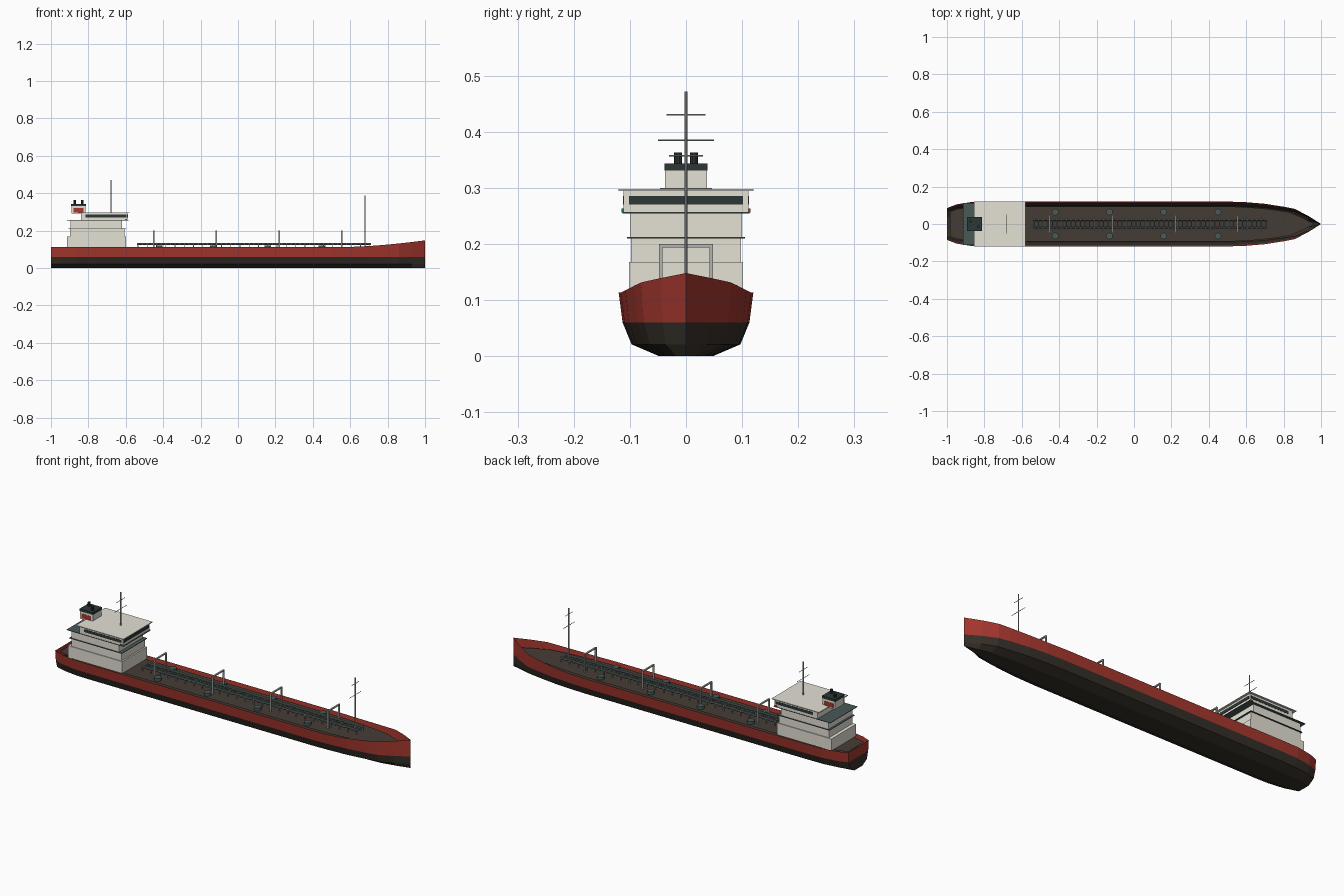
import bpy, bmesh
from mathutils import Vector

cube = bpy.data.objects.get("Cube")
if cube:
    bpy.data.objects.remove(cube, do_unlink=True)


def material(name, r, g, b):
    m = bpy.data.materials.new(name)
    m.use_nodes = True
    m.diffuse_color = (r, g, b, 1)
    node = next(n for n in m.node_tree.nodes if n.type == 'BSDF_PRINCIPLED')
    node.inputs["Base Color"].default_value = (r, g, b, 1)
    node.inputs["Roughness"].default_value = 0.8
    return m


RED = material("hull red", 0.38, 0.038, 0.027)
BOTTOM = material("bottom brown", 0.037, 0.029, 0.022)
DECK = material("deck brown", 0.06, 0.045, 0.036)
WHITE = material("house white", 0.78, 0.75, 0.66)
GLASS = material("dark slate", 0.025, 0.038, 0.037)
SLATE = material("slate green", 0.065, 0.1, 0.095)
PIPE = material("pipe grey green", 0.12, 0.175, 0.165)
STEEL = material("steel grey", 0.46, 0.46, 0.43)
GREEN = material("signal green", 0.02, 0.2, 0.05)
DECK_Z = 0.106


def finish(name, bm, *mats):
    mesh = bpy.data.meshes.new(name)
    bm.to_mesh(mesh)
    bm.free()
    for m in mats:
        mesh.materials.append(m)
    ob = bpy.data.objects.new(name, mesh)
    bpy.context.collection.objects.link(ob)
    return ob


def box(name, mat, x, y, z):
    """Box from the (low, high) span on each axis."""
    bm = bmesh.new()
    bmesh.ops.create_cube(bm, size=1)
    for v in bm.verts:
        v.co = Vector([(s[0] + s[1]) / 2 + c * (s[1] - s[0])
                       for s, c in zip((x, y, z), v.co)])
    return finish(name, bm, mat)


def rod(name, mat, a, b, radius, sides=8):
    """Cylinder between two points."""
    a, b = Vector(a), Vector(b)
    bm = bmesh.new()
    bmesh.ops.create_cone(bm, cap_ends=True, segments=sides, radius1=radius,
                          radius2=radius, depth=(b - a).length)
    turn = (b - a).to_track_quat('Z', 'Y').to_matrix()
    for v in bm.verts:
        v.co = turn @ v.co + (a + b) / 2
    return finish(name, bm, mat)


# Hull shell: one half section, scaled along the plan outline
STATIONS = [(-1, 0.71), (-0.95, 0.87), (-0.87, 0.98), (-0.78, 1), (0.5, 1), (0.6, 0.97),
            (0.7, 0.9), (0.8, 0.77), (0.86, 0.67), (0.93, 0.37), (1, 0)]
SECTION = [(0.12, 0.113), (0.113, 0.06), (0.097, 0.021), (0.048, 0)]


def sheer(x):
    return 0.035 * max(0, (x - 0.6) / 0.4) ** 1.5


bm = bmesh.new()
rings = []
for x, w in STATIONS:
    half = [(y * w, z + (sheer(x) if i == 0 else 0)) for i, (y, z) in enumerate(SECTION)]
    points = half + [(-y, z) for y, z in reversed(half)]
    rings.append([bm.verts.new((x, y, z)) for y, z in points])
for r, s in zip(rings, rings[1:]):
    for i in range(len(r) - 1):
        bm.faces.new((r[i], r[i + 1], s[i + 1], s[i]))
stern = rings[0]
for i in range(len(SECTION) - 1):
    bm.faces.new((stern[i], stern[-1 - i], stern[-2 - i], stern[i + 1]))
bmesh.ops.remove_doubles(bm, verts=bm.verts, dist=0.0001)
bmesh.ops.recalc_face_normals(bm, faces=bm.faces)
lowest = min(bm.faces, key=lambda f: f.calc_center_median().z)
if lowest.normal.z > 0:
    bmesh.ops.reverse_faces(bm, faces=bm.faces)
for f in bm.faces:
    f.material_index = int(f.calc_center_median().z < 0.06)
finish("hull", bm, RED, BOTTOM)

# Deck plate set inside the bulwark
bm = bmesh.new()
pairs = [[bm.verts.new((x * (0.985 if x < 0 else 0.965), side * w * 0.094, DECK_Z))
          for side in (-1, 1)] for x, w in STATIONS]
for (a, b), (c, d) in zip(pairs, pairs[1:]):
    bm.faces.new((a, c, d, b))
bmesh.ops.remove_doubles(bm, verts=bm.verts, dist=0.0001)
finish("deck", bm, DECK)

# Deckhouse tiers and their walkways
box("house_lower", WHITE, (-0.915, -0.6), (-0.102, 0.102), (DECK_Z, 0.168))
box("house_middle", WHITE, (-0.897, -0.608), (-0.098, 0.098), (0.168, 0.21))
box("walkway_lower", SLATE, (-0.905, -0.6), (-0.105, 0.105), (0.21, 0.2125))
box("house_upper", WHITE, (-0.895, -0.62), (-0.1, 0.1), (0.2125, 0.254))
box("walkway_upper", SLATE, (-0.915, -0.585), (-0.113, 0.113), (0.254, 0.2565))
box("bridge", WHITE, (-0.84, -0.59), (-0.111, 0.111), (0.2565, 0.294))
box("bridge_roof", WHITE, (-0.855, -0.58), (-0.12, 0.12), (0.294, 0.298))

# Bridge windows and side lights
box("front_window", GLASS, (-0.591, -0.588), (-0.102, 0.102), (0.27, 0.285))
for side, label, colour in ((1, "left", RED), (-1, "right", GREEN)):
    box(label + "_window", GLASS, (-0.815, -0.597),
        sorted((side * 0.11, side * 0.112)), (0.27, 0.285))
    box(label + "_side_light", colour, (-0.605, -0.593),
        sorted((side * 0.11, side * 0.115)), (0.256, 0.263))

# Funnel with coloured panels, cap and exhausts
box("funnel", WHITE, (-0.89, -0.816), (-0.037, 0.037), (0.291, 0.331))
box("funnel_cap", GLASS, (-0.892, -0.814), (-0.038, 0.038), (0.331, 0.343))
for side in (-1, 1):
    box("funnel_panel", RED, (-0.88, -0.827),
        sorted((side * 0.036, side * 0.0376)), (0.297, 0.32))
    rod("exhaust", GLASS, (-0.853 - side * 0.02, side * 0.014, 0.34),
        (-0.853 - side * 0.02, side * 0.014, 0.363), 0.007, 10)

# Masts with cross bars
for name, x, low, top, bars in (
        ("aft_mast", -0.68, 0.296, 0.472, ((0.43, 0.035), (0.385, 0.05))),
        ("fore_mast", 0.68, DECK_Z, 0.388, ((0.357, 0.03), (0.298, 0.046)))):
    rod(name, STEEL, (x, 0, low), (x, 0, top), 0.0027)
    for z, y in bars:
        rod(name + "_bar", STEEL, (x, -y, z), (x, y, z), 0.0014, 6)

# Cargo pipes joined by rungs on short posts
for y in (-0.022, 0.022):
    rod("cargo_pipe", PIPE, (-0.54, y, 0.129), (0.71, y, 0.129), 0.006)
for i in range(51):
    x = -0.535 + i * 0.0248
    box("pipe_rung", PIPE, (x - 0.003, x + 0.003), (-0.029, 0.029), (0.122, 0.129))
    if i % 2 == 0:
        for y in (-0.026, 0.026):
            box("pipe_post", STEEL, (x - 0.002, x + 0.002), (y - 0.002, y + 0.002),
                (DECK_Z, 0.122))

# Gantries across the pipes
for i in range(4):
    x = -0.45 + i * 0.335
    for y in (-0.045, 0.045):
        box("gantry_leg", STEEL, (x - 0.004, x + 0.004), (y - 0.003, y + 0.003),
            (DECK_Z, 0.2))
    box("gantry_beam", STEEL, (x - 0.004, x + 0.004), (-0.048, 0.048), (0.194, 0.2))

# Tank hatches in pairs
for i in range(4):
    for y in (-0.064, 0.064):
        x = -0.421 + i * 0.29
        rod("tank_hatch", SLATE, (x, y, DECK_Z), (x, y, 0.121), 0.018, 12)
